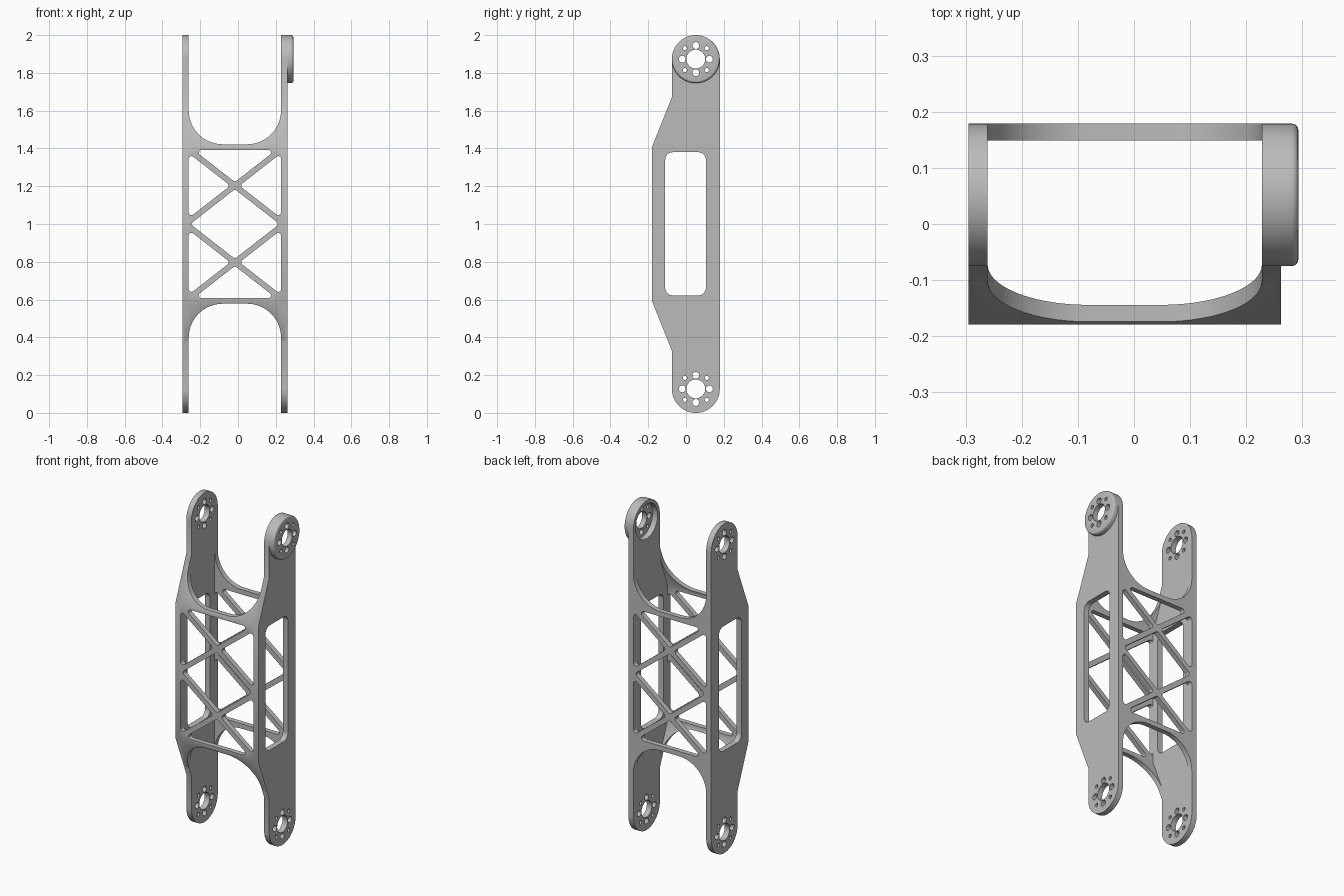
import bpy, bmesh, math
from mathutils import Vector

cube = bpy.data.objects.get("Cube")
if cube:
    bpy.data.objects.remove(cube, do_unlink=True)

grey = bpy.data.materials.new("satin grey")
grey.use_nodes = True
COLOUR = (0.5, 0.5, 0.5, 1)
grey.diffuse_color = COLOUR
grey.node_tree.nodes["Principled BSDF"].inputs["Base Color"].default_value = COLOUR

MID_X, MID_Z = -0.0165, 1.0      # centre of the frame
IN_W, OUT_W = 0.2445, 0.2785     # half widths inside and outside the side plates
FRONT, BACK, SKIN = -0.179, 0.179, 0.03
END_R = 0.127                    # rounded plate ends
PIVOT_Y = BACK - END_R
PIVOTS = (END_R, 2 - END_R)
TAB_Y = BACK - 2 * END_R
FOLD, SLOPE_TOP = 0.41, 0.67     # heights from the middle where the front leans back


def rounded(corners):
    """Closed outline from (u, v, radius) corners."""
    loop = []
    for i, (u, v, r) in enumerate(corners):
        p = Vector((u, v))
        a = (Vector(corners[i - 1][:2]) - p).normalized()
        b = (Vector(corners[(i + 1) % len(corners)][:2]) - p).normalized()
        pts = [p]
        if r:
            half = a.angle(b) / 2
            centre = p + (a + b).normalized() * (r / math.sin(half))
            s = p + a * (r / math.tan(half)) - centre
            e = p + b * (r / math.tan(half)) - centre
            sweep = math.pi - 2 * half
            n = max(3, round(sweep / (math.pi / 28)))
            pts = [centre + (s * math.sin(sweep * (1 - k / n)) + e * math.sin(sweep * k / n))
                   / math.sin(sweep) for k in range(n + 1)]
        for q in pts:
            if not loop or (q - loop[-1]).length > 1e-5:
                loop.append(q)
    if (loop[0] - loop[-1]).length < 1e-5:
        loop.pop()
    return loop


def circle(u, v, r, n=24):
    return [Vector((u + r * math.cos(2 * math.pi * k / n), v + r * math.sin(2 * math.pi * k / n)))
            for k in range(n)]


def bolt_pattern(v):
    """Bore with eight holes round it."""
    holes = [circle(PIVOT_Y, v, 0.05, 40)]
    for k in range(8):
        dist, r = ((0.072, 0.018), (0.082, 0.011))[k % 2]
        t = k * math.pi / 4
        holes.append(circle(PIVOT_Y + dist * math.cos(t), v + dist * math.sin(t), r, 20))
    return holes


def slab(loops, place, depth):
    """Fill nested outlines and thicken them along depth."""
    bm = bmesh.new()
    for loop in loops:
        vs = [bm.verts.new(place(*p)) for p in loop]
        for i, v in enumerate(vs):
            bm.edges.new((vs[i - 1], v))
    bmesh.ops.triangle_fill(bm, use_beauty=True, edges=bm.edges[:], normal=Vector(depth).normalized())
    out = bmesh.ops.extrude_face_region(bm, geom=bm.faces[:], use_keep_orig=True)
    bmesh.ops.translate(bm, vec=depth, verts=[g for g in out["geom"] if isinstance(g, bmesh.types.BMVert)])
    bmesh.ops.recalc_face_normals(bm, faces=bm.faces[:])
    return bm


def finish(name, bm):
    mesh = bpy.data.meshes.new(name)
    bm.to_mesh(mesh)
    bm.free()
    mesh.materials.append(grey)
    ob = bpy.data.objects.new(name, mesh)
    bpy.context.collection.objects.link(ob)
    bpy.ops.object.select_all(action="DESELECT")
    ob.select_set(True)
    bpy.context.view_layer.objects.active = ob
    bpy.ops.object.shade_smooth_by_angle(angle=math.radians(25))


# Side plates with window and bolt holes
side_outline = rounded([
    (BACK, 0, END_R), (BACK, 2, END_R), (TAB_Y, 2, END_R),
    (TAB_Y, MID_Z + SLOPE_TOP, 0), (FRONT, MID_Z + FOLD, 0),
    (FRONT, MID_Z - FOLD, 0), (TAB_Y, MID_Z - SLOPE_TOP, 0), (TAB_Y, 0, END_R)])
window = rounded([(y, MID_Z + z, 0.04) for y, z in
                  ((-0.11, -0.378), (0.105, -0.378), (0.105, 0.38), (-0.11, 0.38))])
pocket = circle(PIVOT_Y, PIVOTS[1], 0.105, 56)
for name, x, top in (("right_side_plate", MID_X - OUT_W, bolt_pattern(PIVOTS[1])),
                     ("left_side_plate", MID_X + IN_W, [pocket])):
    finish(name, slab([side_outline, window] + bolt_pattern(PIVOTS[0]) + top,
                      lambda y, z: (x, y, z), (OUT_W - IN_W, 0, 0)))

# Raised hub cap with a rounded outer rim
cap_x, cap_t = MID_X + OUT_W, 0.031
cap = slab([circle(PIVOT_Y, PIVOTS[1], END_R, 56)] + bolt_pattern(PIVOTS[1]),
           lambda y, z: (cap_x, y, z), (cap_t, 0, 0))
rim = [e for e in cap.edges if all(
    v.co.x > cap_x + cap_t / 2 and math.hypot(v.co.y - PIVOT_Y, v.co.z - PIVOTS[1]) > END_R - 0.002
    for v in e.verts)]
bmesh.ops.bevel(cap, geom=rim, offset=0.012, segments=4, profile=0.5, affect="EDGES")
finish("hub_cap", cap)

# Lattice panels: arched ends, triangular openings and a central diamond
ARCH, ARCH_R, TIP, EDGE = 0.422, 0.18, 0.62, OUT_W - 0.01
top_edge = [(-EDGE, TIP, 0), (-IN_W, TIP, 0), (-IN_W, ARCH, ARCH_R),
            (IN_W, ARCH, ARCH_R), (IN_W, TIP, 0), (EDGE, TIP, 0)]
openings = []
CROSS, RISE, BAR, RAIL, R = 0.203, 0.78, 0.019, 0.393, 0.015
span = (RAIL - CROSS - BAR) / RISE
reach = IN_W * RISE - BAR
for s in (1, -1):
    openings.append([(-span, s * RAIL, R), (span, s * RAIL, R), (0, s * (CROSS + BAR), R)])
    for t in (1, -1):
        openings.append([(t * IN_W, s * CROSS + reach, R), (t * IN_W, s * CROSS - reach, R),
                         (t * BAR / RISE, s * CROSS, R)])
tall = CROSS - BAR
openings.append([(0, tall, R), (tall / RISE, 0, R), (0, -tall, R), (-tall / RISE, 0, R)])
panel_loops = [rounded(top_edge + [(x, -z, r) for x, z, r in reversed(top_edge)])]
panel_loops += [rounded(o) for o in openings]

for name, y in (("front_lattice", FRONT), ("back_lattice", BACK - SKIN)):
    bm = slab(panel_loops, lambda x, z: (MID_X + x, y, MID_Z + z), (0, SKIN, 0))
    if y == FRONT:
        # Fold the arched ends back along the sloping plate edges
        for s in (1, -1):
            bmesh.ops.bisect_plane(bm, geom=bm.verts[:] + bm.edges[:] + bm.faces[:], dist=1e-6,
                                   plane_co=(0, 0, MID_Z + s * FOLD), plane_no=(0, 0, 1))
        lean = (TAB_Y - FRONT) / (SLOPE_TOP - FOLD)
        for v in bm.verts:
            v.co.y += lean * max(0, abs(v.co.z - MID_Z) - FOLD)
    finish(name, bm)
